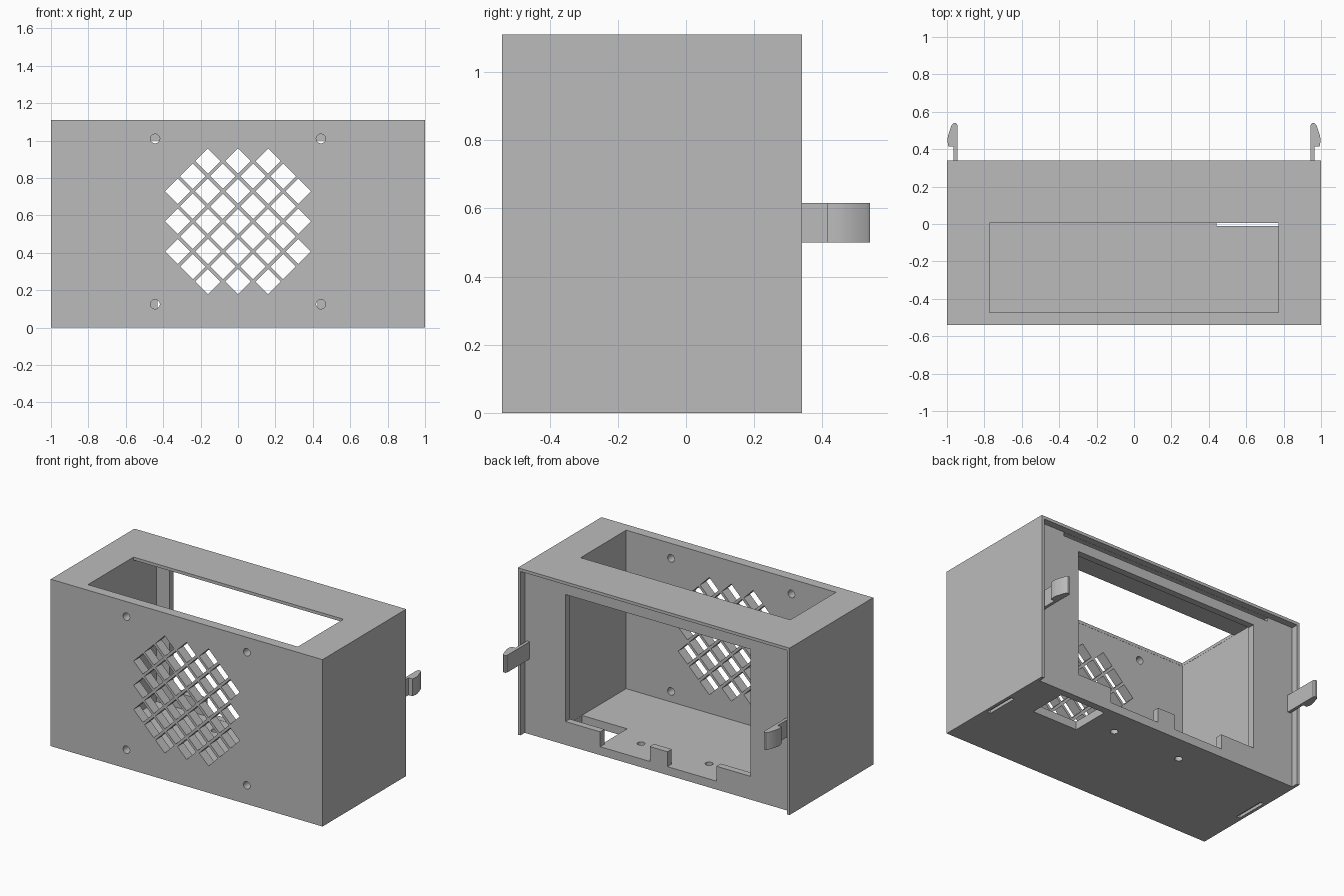
import bpy, bmesh
from mathutils import Matrix

if "Cube" in bpy.data.objects:
    bpy.data.objects.remove(bpy.data.objects["Cube"], do_unlink=True)

grey = bpy.data.materials.new("plain_grey")
grey.use_nodes = True
grey.diffuse_color = (0.5, 0.5, 0.5, 1)
grey.node_tree.nodes["Principled BSDF"].inputs["Base Color"].default_value = (0.5, 0.5, 0.5, 1)


def finish(bm, name):
    bmesh.ops.recalc_face_normals(bm, faces=bm.faces)
    mesh = bpy.data.meshes.new(name)
    bm.to_mesh(mesh)
    bm.free()
    mesh.materials.append(grey)
    ob = bpy.data.objects.new(name, mesh)
    bpy.context.scene.collection.objects.link(ob)
    return ob


def add_box(bm, xs, ys, zs):
    size = [b - a for a, b in (xs, ys, zs)]
    mid = [(a + b) / 2 for a, b in (xs, ys, zs)]
    bmesh.ops.create_cube(bm, size=1, matrix=Matrix.Translation(mid) @ Matrix.Diagonal((*size, 1)))


def add_peg(bm, centre, axis, radius, sides, depth):
    turn = Matrix.Rotation(1.570796, 4, "X") if axis == "Y" else Matrix.Identity(4)
    bmesh.ops.create_cone(bm, cap_ends=True, segments=sides, radius1=radius, radius2=radius,
                          depth=depth, matrix=Matrix.Translation(centre) @ turn)


def cut(target, bm):
    cutter = finish(bm, "cutter")
    cutter.hide_render = True
    mod = target.modifiers.new("cut", "BOOLEAN")
    mod.operation, mod.solver, mod.object = "DIFFERENCE", "EXACT", cutter
    bpy.context.view_layer.objects.active = target
    bpy.ops.object.modifier_apply(modifier=mod.name)
    bpy.data.objects.remove(cutter, do_unlink=True)


# Outer shell
bm = bmesh.new()
add_box(bm, (-1, 1), (-0.54, 0.34), (0, 1.11))
housing = finish(bm, "housing")

# Cavity, back recess, windows, sill notches, floor slot, ceiling slot
for xs, ys, zs in (
    ((-0.773, 0.773), (-0.475, 0.25), (0.055, 1.09)),
    ((-0.98, 0.98), (0.295, 0.5), (-0.2, 1.09)),
    ((-0.772, 0.772), (-0.474, 0.005), (1, 1.3)),
    ((-0.68, 0.68), (0.2, 0.4), (0.155, 1)),
    ((0.06, 0.425), (0.2, 0.4), (0.056, 0.2)),
    ((-0.43, -0.07), (0.2, 0.4), (0.056, 0.2)),
    ((0.44, 0.772), (-0.01, 0.249), (-0.1, 0.1)),
    ((-0.79, 0.79), (0.26, 0.4), (1.065, 1.089)),
):
    bm = bmesh.new()
    add_box(bm, xs, ys, zs)
    cut(housing, bm)

# Diamond grille
bm = bmesh.new()
for i in range(-4, 5):
    for j in range(-4, 5):
        if (i + j) % 2 == 0 and abs(i) + abs(j) <= 6:
            c = (i * 0.0805, -0.5, 0.568 + j * 0.0805)
            r = 0.068
            top, low = [], []
            for y, ring in ((-0.6, low), (-0.4, top)):
                for dx, dz in ((r, 0), (0, r), (-r, 0), (0, -r)):
                    ring.append(bm.verts.new((c[0] + dx, y, c[2] + dz)))
            bm.faces.new(low)
            bm.faces.new(top[::-1])
            for k in range(4):
                n = (k + 1) % 4
                bm.faces.new((low[k], top[k], top[n], low[n]))
cut(housing, bm)

# Screw holes in the front and floor, shallow grooves underneath
bm = bmesh.new()
for s in (-1, 1):
    for z in (0.125, 1.01):
        add_peg(bm, (s * 0.443, -0.5, z), "Y", 0.025, 24, 0.2)
    add_peg(bm, (s * 0.25, 0.115, 0), "Z", 0.024, 24, 0.3)
    add_box(bm, sorted((s * 0.955, s * 0.98)), (-0.19, 0.03), (-0.05, 0.02))
cut(housing, bm)

# Snap clips on the back
profile = [(0.965, 0.28), (0.965, 0.415), (0.993, 0.415), (0.998, 0.445), (0.995, 0.47),
           (0.975, 0.53), (0.965, 0.54), (0.952, 0.54), (0.945, 0.53), (0.945, 0.28)]
for s, side in ((1, "left"), (-1, "right")):
    bm = bmesh.new()
    face = bm.faces.new([bm.verts.new((s * x, y, 0.5)) for x, y in profile])
    ext = bmesh.ops.extrude_face_region(bm, geom=[face])
    bmesh.ops.translate(bm, vec=(0, 0, 0.115),
                        verts=[v for v in ext["geom"] if isinstance(v, bmesh.types.BMVert)])
    finish(bm, side + "_clip")

# Smooth only the round holes and clip tips
for ob in bpy.context.scene.collection.objects:
    if ob.name in ("housing", "left_clip", "right_clip"):
        bpy.ops.object.select_all(action="DESELECT")
        ob.select_set(True)
        bpy.context.view_layer.objects.active = ob
        bpy.ops.object.shade_smooth_by_angle(angle=0.5)
